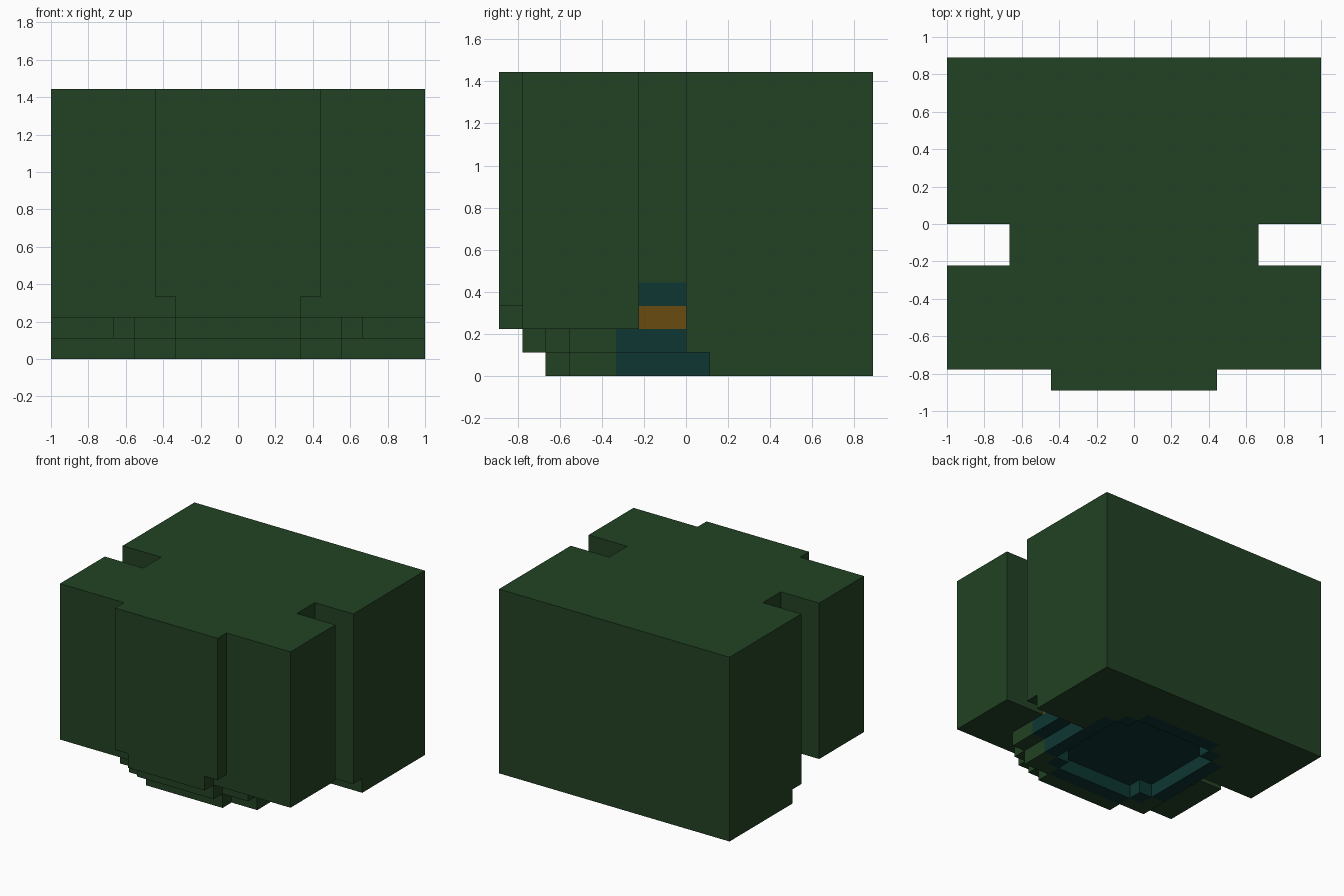
import bpy
import bmesh

U = 1 / 9  # one block of the grid

cube = bpy.data.objects.get("Cube")
if cube:
    bpy.data.objects.remove(cube, do_unlink=True)


def linear(c):
    c /= 255
    return c / 12.92 if c <= 0.04045 else ((c + 0.055) / 1.055) ** 2.4


def material(name, *rgb):
    colour = (*[linear(c) for c in rgb], 1)
    m = bpy.data.materials.new(name)
    m.diffuse_color = colour
    m.use_nodes = True
    bsdf = m.node_tree.nodes["Principled BSDF"]
    bsdf.inputs["Base Color"].default_value = colour
    bsdf.inputs["Roughness"].default_value = 0.9
    return m


GREEN = material("dark green", 34, 66, 36)
TEAL = material("deep teal", 13, 54, 50)
ORANGE = material("amber brown", 104, 75, 16)


def flip(points):
    return [(-x, y) for x, y in reversed(points)]


def symmetric(half):
    """Close a right-hand outline with its mirror image."""
    return half + flip(half)


def rect(x0, x1, y0, y1):
    return [(x0, y0), (x1, y0), (x1, y1), (x0, y1)]


def slab(name, outlines, z0, z1, mat, side_mat=None):
    """Extrude outlines from z0 to z1; side_mat colours the recess walls."""
    bm = bmesh.new()
    for outline in outlines:
        base = bm.faces.new([bm.verts.new((x * U, y * U, z0 * U)) for x, y in outline])
        top = bmesh.ops.extrude_face_region(bm, geom=[base], use_keep_orig=True)["geom"]
        for v in top:
            if isinstance(v, bmesh.types.BMVert):
                v.co.z = z1 * U
    bmesh.ops.recalc_face_normals(bm, faces=bm.faces)
    if side_mat:
        for f in bm.faces:
            c = f.calc_center_median() / U
            if abs(f.normal.x) > 0.9 and abs(abs(c.x) - 6) < 0.1 and -2 < c.y < 0:
                f.material_index = 1
    mesh = bpy.data.meshes.new(name)
    bm.to_mesh(mesh)
    bm.free()
    mesh.materials.append(mat)
    if side_mat:
        mesh.materials.append(side_mat)
    obj = bpy.data.objects.new(name, mesh)
    bpy.context.collection.objects.link(obj)
    return obj


def hood_outline(front_half_width):
    w = front_half_width
    return symmetric([(w, -8), (w, -7), (9, -7), (9, -2), (6, -2),
                      (6, 0), (9, 0), (9, 8)])


# Main hood with side recesses and raised front panel
slab("hood", [hood_outline(4)], 4, 13, GREEN)
slab("hood_lower", [hood_outline(4)], 3, 4, GREEN, TEAL)
slab("hood_rim", [hood_outline(3)], 2, 3, GREEN, ORANGE)

# Stepped layer under the hood
slab("front_step", [symmetric([(3, -7), (3, -6), (5, -6), (5, -5), (6, -5), (6, -3)])],
     1, 2, GREEN)
slab("upper_neck", [rect(-6, 6, -3, 0)], 1, 2, TEAL)
slab("rear_step", [rect(-9, 9, 0, 8)], 1, 2, GREEN)

# Bottom layer, fitted around the neck ring
slab("rear_base", [[(5, 1), (9, 1), (9, 8), (-9, 8), (-9, 1), (-5, 1), (-5, 3), (-4, 3),
                    (-4, 4), (-3, 4), (-3, 5), (3, 5), (3, 4), (4, 4), (4, 3), (5, 3)]],
     0, 1, GREEN)
slab("front_base", [rect(-3, 3, -6, -5)], 0, 1, GREEN)
corner = [(3, -5), (5, -5), (5, -3), (4, -3), (4, -4), (3, -4)]
slab("front_base_corners", [corner, flip(corner)], 0, 1, GREEN)

# Neck ring around the underside opening
ring = []
for s in (-1, 1):
    ring.append(rect(-3, 3, *sorted((4 * s, 5 * s))))
    ring.append(rect(*sorted((4 * s, 5 * s)), -3, 3))
    for t in (-1, 1):
        ring.append(rect(*sorted((3 * s, 4 * s)), *sorted((3 * t, 4 * t))))
slab("neck_ring", ring, 0, 1, TEAL)

# Ceiling of the opening
slab("neck_ceiling", [symmetric([(3, -4), (3, -3), (4, -3), (4, 3), (3, 3), (3, 4)])],
     0.95, 1, TEAL)
